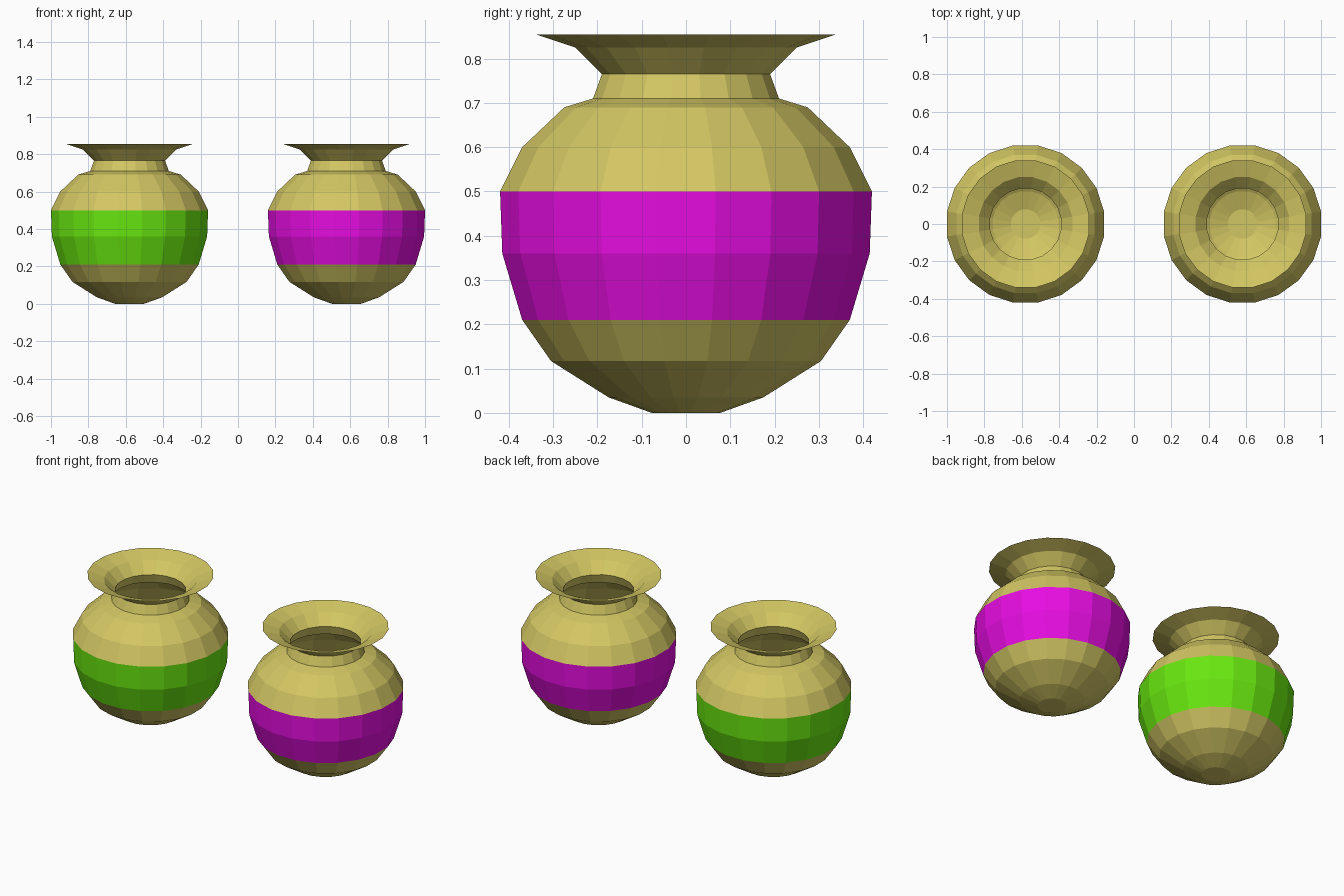
import bpy
import bmesh
from math import cos, sin, pi

cube = bpy.data.objects.get("Cube")
if cube:
    bpy.data.objects.remove(cube, do_unlink=True)

SIDES = 20
# Silhouette (radius, height) from the foot to the flared lip
PROFILE = [(0.078, 0.0), (0.175, 0.035), (0.305, 0.117), (0.37, 0.21),
           (0.415, 0.36), (0.42, 0.50), (0.37, 0.60), (0.275, 0.69),
           (0.21, 0.71), (0.19, 0.765), (0.25, 0.825), (0.34, 0.855)]
BAND_BOTTOM, BAND_TOP = 0.21, 0.50


def material(name, colour):
    mat = bpy.data.materials.new(name)
    mat.use_nodes = True
    mat.diffuse_color = colour
    bsdf = next(n for n in mat.node_tree.nodes if n.type == "BSDF_PRINCIPLED")
    bsdf.inputs["Base Color"].default_value = colour
    return mat


def make_pot(name, x, clay, band):
    bm = bmesh.new()
    # Rings with flat sides facing the axes
    half = pi / SIDES
    rings = []
    for radius, z in PROFILE:
        r = radius / cos(half)
        rings.append([bm.verts.new((r * cos((2 * i + 1) * half),
                                    r * sin((2 * i + 1) * half), z))
                      for i in range(SIDES)])
    # Closed foot and open wall
    bm.faces.new(list(reversed(rings[0])))
    for low, high in zip(rings, rings[1:]):
        for i in range(SIDES):
            j = (i + 1) % SIDES
            bm.faces.new((low[i], low[j], high[j], high[i]))
    # Painted belly band
    for face in bm.faces:
        z = face.calc_center_median().z
        face.material_index = int(BAND_BOTTOM < z < BAND_TOP)
        face.smooth = False
    mesh = bpy.data.meshes.new(name)
    bm.to_mesh(mesh)
    bm.free()
    mesh.materials.append(clay)
    mesh.materials.append(band)
    pot = bpy.data.objects.new(name, mesh)
    pot.location.x = x
    bpy.context.collection.objects.link(pot)


clay = material("sandy clay", (0.65, 0.57, 0.125, 1))
green = material("bright green", (0.14, 0.8, 0.005, 1))
magenta = material("magenta", (0.8, 0.004, 0.76, 1))

make_pot("right_pot", -0.58, clay, green)
make_pot("left_pot", 0.58, clay, magenta)
